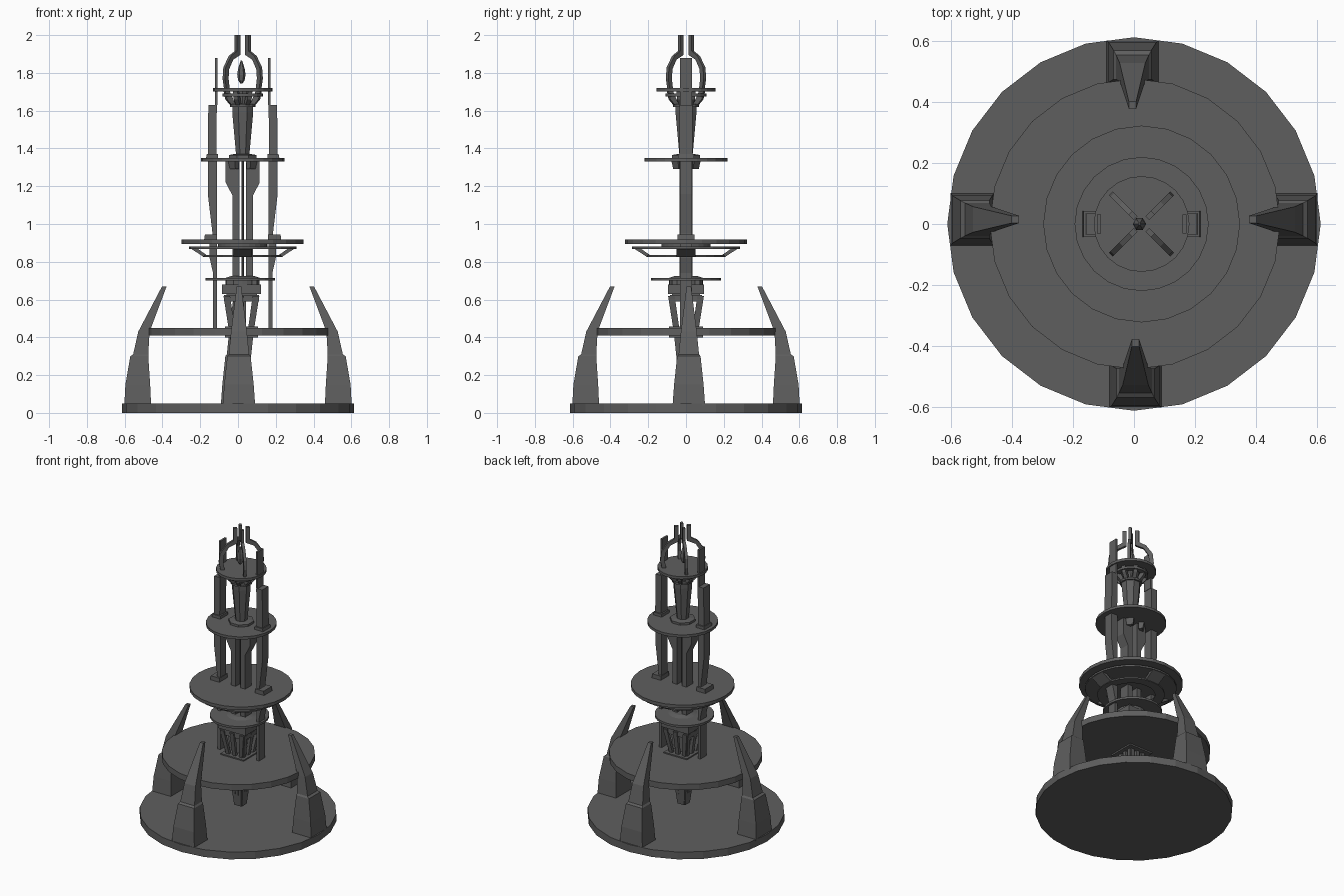
import bpy, bmesh
from math import pi, sin, cos
from mathutils import Matrix

if "Cube" in bpy.data.objects:
    bpy.data.objects.remove(bpy.data.objects["Cube"])

CX = 0.025  # axis of the upper tower

# Dark grey metal for everything
METAL = bpy.data.materials.new("dark_metal")
METAL.diffuse_color = (0.113, 0.113, 0.113, 1)
METAL.use_nodes = True
METAL.node_tree.nodes["Principled BSDF"].inputs["Base Color"].default_value = METAL.diffuse_color


def make(name, verts, faces, mat=None):
    bm = bmesh.new()
    vs = [bm.verts.new(v) for v in verts]
    for f in faces:
        bm.faces.new([vs[i] for i in f])
    if mat:
        bmesh.ops.transform(bm, matrix=mat, verts=bm.verts)
    bmesh.ops.recalc_face_normals(bm, faces=bm.faces)
    me = bpy.data.meshes.new(name)
    bm.to_mesh(me)
    bm.free()
    me.materials.append(METAL)
    ob = bpy.data.objects.new(name, me)
    bpy.context.collection.objects.link(ob)
    return ob


def stack(name, rings, mat=None):
    """Join equal-length rings of points and cap both ends."""
    n = len(rings[0])
    faces = [list(range(n)), list(range((len(rings) - 1) * n, len(rings) * n))]
    for k in range(len(rings) - 1):
        for i in range(n):
            j = (i + 1) % n
            faces.append((k * n + i, k * n + j, (k + 1) * n + j, (k + 1) * n + i))
    return make(name, [p for r in rings for p in r], faces, mat)


def lathe(name, prof, n=24, x=CX, turn=0.0):
    return stack(name, [[(x + r * cos(turn + 2 * pi * i / n), r * sin(turn + 2 * pi * i / n), z)
                         for i in range(n)] for r, z in prof])


def disc(name, r, z0, z1, n=24, x=CX):
    return lathe(name, [(r, z0), (r, z1)], n, x)


def ring(name, ri, ro, z0, z1, n=24):
    prof = [(ri, z0), (ro, z0), (ro, z1), (ri, z1)]
    verts = [(CX + r * cos(2 * pi * i / n), r * sin(2 * pi * i / n), z)
             for i in range(n) for r, z in prof]
    faces = [(i * 4 + k, i * 4 + (k + 1) % 4, (i + 1) % n * 4 + (k + 1) % 4, (i + 1) % n * 4 + k)
             for i in range(n) for k in range(4)]
    return make(name, verts, faces)


def loft(name, secs, mat=None):
    """Rectangular sections: z, x0, x1, half depth."""
    return stack(name, [[(a, -h, z), (b, -h, z), (b, h, z), (a, h, z)] for z, a, b, h in secs], mat)


def plate(name, prof, t, mat=None):
    """Outline in x-z, given half thickness t in y."""
    return stack(name, [[(x, y, z) for x, z in prof] for y in (-t, t)], mat)


def spin(a, x=CX):
    return Matrix.Translation((x, 0, 0)) @ Matrix.Rotation(a, 4, 'Z')


# Base and main platform
disc("base", 0.613, 0, 0.05, 24, 0)
disc("lower_platform", 0.477, 0.41, 0.45, 24, 0.003)

# Four curved buttresses
offsets = [(0, 0.015), (-0.005, 0), (0, 0.015), (0.005, 0)]
for k, (ox, oy) in enumerate(offsets):
    loft(f"buttress_{k}", [(0.04, 0.46, 0.602, 0.086), (0.15, 0.465, 0.596, 0.078),
                           (0.30, 0.475, 0.57, 0.062), (0.31, 0.475, 0.555, 0.054),
                           (0.43, 0.468, 0.528, 0.042), (0.67, 0.378, 0.402, 0.012)],
         Matrix.Translation((ox, oy, 0)) @ Matrix.Rotation(k * pi / 2, 4, 'Z'))

# Hanging cage: tapered slats around a core under a square capital
LX = 0.018
for k in range(4):
    for s in (-1, 0, 1):
        stack(f"cage_slat_{k}_{s + 1}", [[(r, s * y - w, z), (r + d, s * y - w, z),
                                          (r + d, s * y + w, z), (r, s * y + w, z)]
              for z, r, d, y, w in ((0.10, 0.015, 0.015, 0.015, 0.01),
                                    (0.43, 0.045, 0.02, 0.045, 0.012),
                                    (0.62, 0.075, 0.02, 0.075, 0.015))], spin(k * pi / 2, LX))
loft("cage_core", [(0.10, LX - 0.02, LX + 0.02, 0.02), (0.62, LX - 0.025, LX + 0.025, 0.025)])
loft("cage_collar", [(0.40, LX - 0.088, LX + 0.088, 0.09), (0.458, LX - 0.088, LX + 0.088, 0.09)])
loft("capital_lower", [(0.59, -0.075, 0.11, 0.085), (0.625, -0.075, 0.11, 0.085)])
loft("capital", [(0.63, -0.085, 0.122, 0.095), (0.68, -0.085, 0.122, 0.095)])
loft("capital_neck", [(0.62, -0.06, 0.1, 0.075), (0.70, -0.06, 0.1, 0.075)])
disc("collar_disc", 0.185, 0.70, 0.715, 24, 0.012)
lathe("collar_hub", [(0.09, 0.68), (0.09, 0.715), (0.06, 0.725)])

# Middle gallery with slanted brackets
disc("gallery_floor", 0.323, 0.895, 0.917)
disc("gallery_under_plate", 0.285, 0.868, 0.88)
disc("gallery_hub", 0.13, 0.875, 0.90)
ring("gallery_lower_ring", 0.15, 0.21, 0.825, 0.835)
for k in range(4):
    plate(f"gallery_bracket_{k}", [(0.18, 0.828), (0.21, 0.828), (0.275, 0.87), (0.24, 0.87)],
          0.05, spin(k * pi / 2))

# Inner pair of columns and central rod
inner = [(0.018, 0.70), (0.054, 0.70), (0.054, 1.15), (0.09, 1.22), (0.09, 1.34), (0.018, 1.34)]
outer = [(0.137, 0.45), (0.157, 0.45), (0.157, 0.74), (0.175, 0.82), (0.175, 0.90), (0.160, 0.95),
         (0.185, 1.16), (0.185, 1.37), (0.137, 1.37)]
for s, side in ((-1, "left"), (1, "right")):
    m = Matrix.Translation((CX, 0, 0)) @ Matrix.Diagonal((s, 1, 1, 1))
    plate(f"inner_column_{side}", inner, 0.035, m)
    # Outer column with foot, shoulder, upper block and thin blade
    plate(f"outer_column_{side}", outer, 0.032, m)
    loft(f"outer_foot_{side}", [(0.91, 0.135, 0.205, 0.045), (0.945, 0.135, 0.20, 0.045)], m)
    loft(f"outer_shoulder_{side}", [(1.345, 0.13, 0.195, 0.042), (1.37, 0.13, 0.19, 0.042)], m)
    loft(f"upper_block_{side}", [(1.37, 0.14, 0.185, 0.034), (1.63, 0.137, 0.182, 0.034)], m)
    loft(f"blade_{side}", [(1.63, 0.134, 0.147, 0.032), (1.88, 0.134, 0.147, 0.032)], m)
disc("central_rod", 0.007, 0.70, 1.34, 8)

# Upper platform with small blocks below
disc("upper_platform", 0.22, 1.332, 1.35)
for k in range(4):
    loft(f"platform_block_{k}", [(1.29, 0.05, 0.075, 0.02), (1.335, 0.05, 0.085, 0.025)],
         spin(pi / 4 + k * pi / 2))

# Lantern pillar and ribbed bowl
lathe("pillar_foot", [(0.08, 1.345), (0.08, 1.365), (0.05, 1.37)], 8, CX, pi / 8)
lathe("lantern_pillar", [(0.038, 1.365), (0.06, 1.59), (0.06, 1.625)], 8, CX, pi / 8)
disc("bowl_floor", 0.068, 1.62, 1.635, 16)
lathe("bowl_core", [(0.045, 1.63), (0.05, 1.705)], 8)
ring("bowl_ring", 0.075, 0.108, 1.675, 1.69)
for k in range(8):
    plate(f"bowl_rib_{k}", [(0.045, 1.63), (0.068, 1.63), (0.095, 1.66), (0.105, 1.705), (0.08, 1.705)],
          0.012, spin(pi / 8 + k * pi / 4))
disc("lantern_floor", 0.157, 1.702, 1.72)

# Four angular lantern arms and the flame
arm = [(0.105, 1.71), (0.13, 1.71), (0.142, 1.77), (0.136, 1.83), (0.095, 1.89), (0.052, 1.915),
       (0.052, 2.0), (0.027, 2.0), (0.027, 1.895), (0.08, 1.87), (0.11, 1.82), (0.115, 1.77)]
for k in range(4):
    plate(f"lantern_arm_{k}", arm, 0.009, spin(pi / 4 + k * pi / 2))
lathe("flame", [(0.006, 1.745), (0.017, 1.76), (0.022, 1.79), (0.018, 1.82), (0.004, 1.865)], 6, 0.018)
